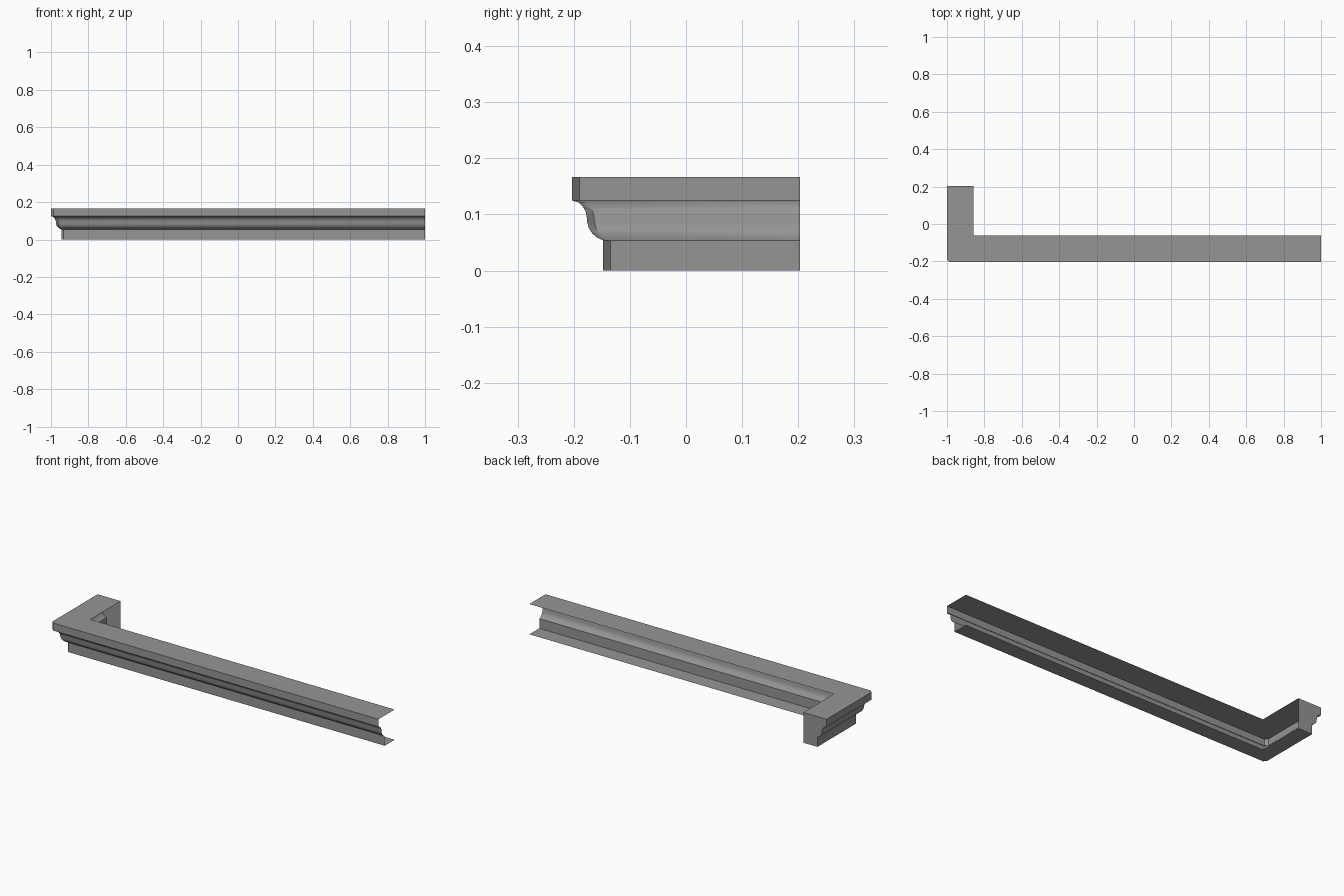
import bpy
import bmesh

cube = bpy.data.objects.get("Cube")
if cube:
    bpy.data.objects.remove(cube)

# Plain grey material
GREY = (0.3, 0.3, 0.3, 1.0)
mat = bpy.data.materials.new("stone_grey")
mat.use_nodes = True
mat.diffuse_color = GREY
mat.node_tree.nodes["Principled BSDF"].inputs["Base Color"].default_value = GREY

HALF_LENGTH, HALF_DEPTH, HEIGHT = 1.0, 0.203, 0.167
SHELF, CHAMFER = 0.141, 0.013

# Moulding section: (inset from the outer lip, height), open at the back
section = [
    (SHELF, HEIGHT), (0, HEIGHT), (0, 0.125),
    (0.012, 0.121), (0.019, 0.114), (0.024, 0.106), (0.026, 0.096),
    (0.027, 0.086), (0.030, 0.075), (0.036, 0.066), (0.044, 0.059),
    (0.055, 0.054), (0.055, 0), (SHELF, 0),
]


def path_at(inset):
    """Long run, chamfered corner and short return at a given inset."""
    cut = 0 if inset == SHELF else CHAMFER
    x, y = inset - HALF_LENGTH, inset - HALF_DEPTH
    return [(HALF_LENGTH, y), (x + cut, y), (x, y + cut), (x, HALF_DEPTH)]


# Sweep the section around the corner
bm = bmesh.new()
rows = [[bm.verts.new((x, y, z)) for x, y in path_at(d)] for d, z in section]
for a, b in zip(rows, rows[1:]):
    for k in range(3):
        bm.faces.new((a[k], a[k + 1], b[k + 1], b[k]))

# Closed end of the return
bm.faces.new([row[-1] for row in reversed(rows)])
bmesh.ops.remove_doubles(bm, verts=bm.verts, dist=0.0001)

mesh = bpy.data.meshes.new("corner_cornice")
bm.to_mesh(mesh)
bm.free()
mesh.materials.append(mat)
cornice = bpy.data.objects.new("corner_cornice", mesh)
bpy.context.collection.objects.link(cornice)

# Smooth the curve, keep the lips and chamfer crisp
bpy.ops.object.select_all(action="DESELECT")
cornice.select_set(True)
bpy.context.view_layer.objects.active = cornice
bpy.ops.object.shade_smooth_by_angle(angle=0.6)
